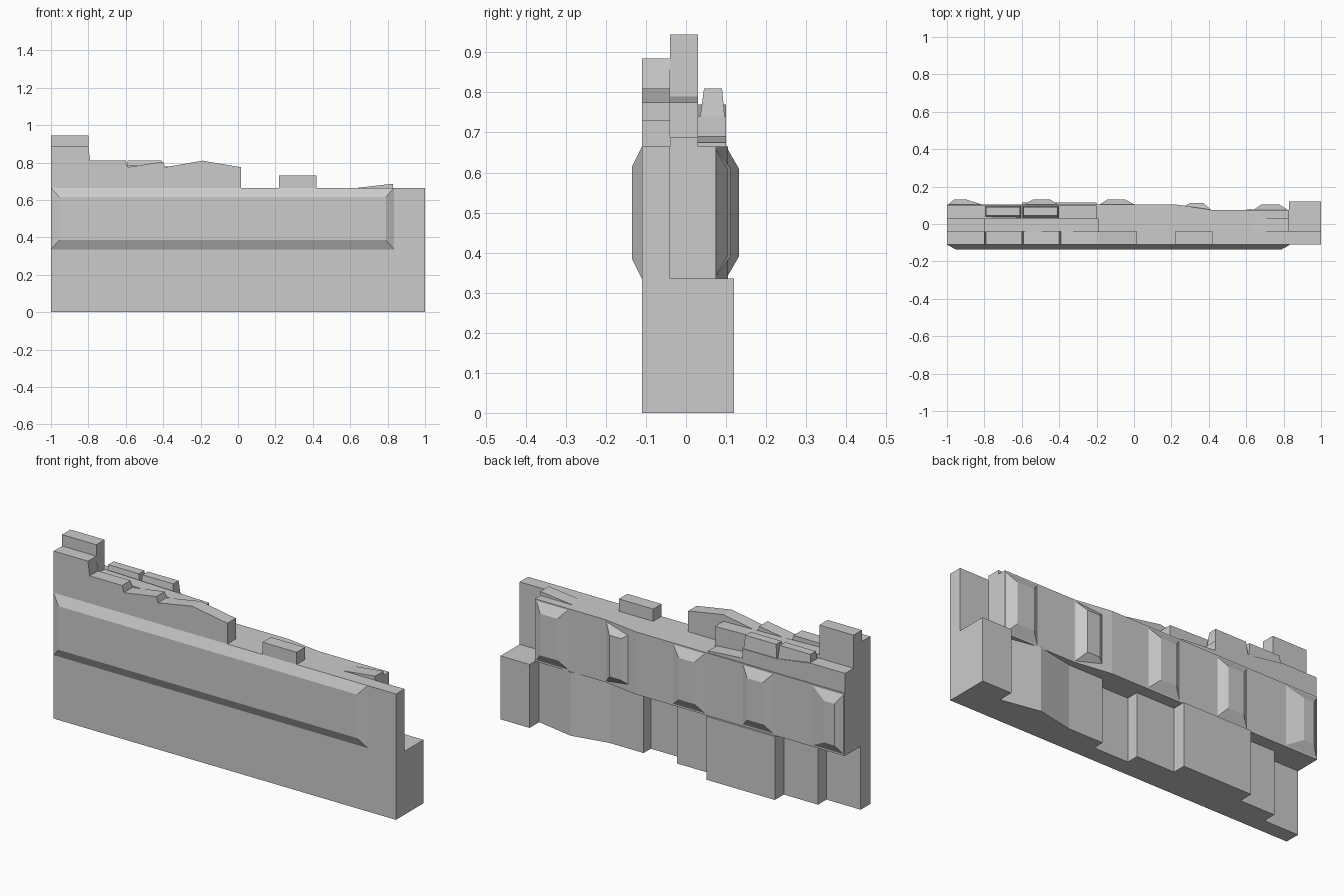
import bpy
import bmesh

cube = bpy.data.objects.get("Cube")
if cube:
    bpy.data.objects.remove(cube, do_unlink=True)

stone = bpy.data.materials.new("stone_grey")
stone.use_nodes = True
stone.diffuse_color = (0.6, 0.6, 0.6, 1)
stone.node_tree.nodes["Principled BSDF"].inputs["Base Color"].default_value = (0.6, 0.6, 0.6, 1)

FRONT, MID, REAR, BACK = -0.11, -0.04, 0.03, 0.105
LOW, TOP = 0.335, 0.665


def loft(name, ring_a, ring_b):
    """Closed solid between two matching rings of points."""
    bm = bmesh.new()
    a = [bm.verts.new(p) for p in ring_a]
    b = [bm.verts.new(p) for p in ring_b]
    bm.faces.new(a)
    bm.faces.new(b[::-1])
    for i in range(len(a)):
        j = (i + 1) % len(a)
        bm.faces.new((a[i], b[i], b[j], a[j]))
    bmesh.ops.recalc_face_normals(bm, faces=bm.faces)
    mesh = bpy.data.meshes.new(name)
    bm.to_mesh(mesh)
    bm.free()
    mesh.materials.append(stone)
    obj = bpy.data.objects.new(name, mesh)
    bpy.context.collection.objects.link(obj)
    return obj


def plan(name, outline, z0, z1):
    return loft(name, [(x, y, z0) for x, y in outline], [(x, y, z1) for x, y in outline])


def layer(name, outline, y0, y1):
    return loft(name, [(x, y0, z) for x, z in outline], [(x, y1, z) for x, z in outline])


def rect(x0, x1, v0, v1):
    return [(x0, v0), (x1, v0), (x1, v1), (x0, v1)]


# Lower wall with an uneven stepped back
plan("lower_wall", [
    (-1, FRONT), (1, FRONT), (1, 0.12), (0.83, 0.12), (0.83, 0.04), (0.62, 0.08),
    (0.42, 0.04), (0.22, 0.04), (0.22, -0.02), (0.02, -0.02), (0.02, 0.045),
    (-0.2, 0.045), (-0.2, 0.115), (-0.6, 0.115), (-0.6, 0.04), (-0.8, 0.04),
    (-0.8, -0.03), (-1, -0.03)], 0, LOW)

# Front layer with broken crest
layer("front_layer", [
    (-1, LOW), (1, LOW), (1, TOP), (0.42, TOP), (0.42, 0.73), (0.22, 0.73),
    (0.22, TOP), (0.015, TOP), (0.015, 0.775), (-0.19, 0.81), (-0.39, 0.775),
    (-0.4, 0.805), (-0.59, 0.775), (-0.6, 0.81), (-0.79, 0.81), (-0.8, 0.885),
    (-1, 0.885)], FRONT, MID)

# Middle layer
layer("middle_layer", [
    (-1, LOW), (0.83, LOW), (0.83, 0.687), (0.64, TOP), (-0.19, TOP),
    (-0.19, 0.775), (-0.8, 0.79), (-0.8, 0.945), (-1, 0.945)], MID, REAR)

# Overhanging back layer
plan("back_layer", [
    (-1, REAR), (0.83, REAR), (0.83, 0.075), (0.42, 0.075), (0.22, BACK),
    (-1, BACK)], LOW, TOP)
layer("back_crest", [
    (-1, TOP), (-0.2, TOP), (-0.2, 0.675), (-0.4, 0.69), (-0.4, 0.74),
    (-0.6, 0.74), (-0.8, 0.77), (-1, 0.77)], REAR, 0.1)

# Tapered stones on the back crest
for i, x in enumerate((-0.8, -0.6)):
    loft(f"crest_stone_{i + 1}",
         [(px, py, 0.7) for px, py in rect(x, x + 0.2, REAR, 0.1)],
         [(px, py, 0.81) for px, py in rect(x + 0.01, x + 0.19, 0.045, 0.09)])

# Raised bevelled panel along the front
loft("front_panel",
     [(x, FRONT, z) for x, z in rect(-1, 0.835, LOW, TOP)],
     [(x, -0.135, z) for x, z in rect(-0.955, 0.79, 0.385, 0.615)])

# Protruding stones on the back: left, right, outer left, outer right, wall y, outer y
bumps = [(-1, -0.8, -0.96, -0.9, 0.1, 0.132), (-0.59, -0.4, -0.54, -0.45, 0.1, 0.132),
         (-0.19, 0.01, -0.14, -0.05, 0.1, 0.132), (0.22, 0.42, 0.3, 0.37, 0.07, 0.112),
         (0.63, 0.83, 0.68, 0.78, 0.07, 0.103)]
for i, (x0, x1, u0, u1, wall, out) in enumerate(bumps):
    loft(f"back_stone_{i + 1}",
         [(x, wall, z) for x, z in rect(x0, x1, LOW, TOP)],
         [(x, out, z) for x, z in rect(u0, u1, 0.39, 0.61)])
